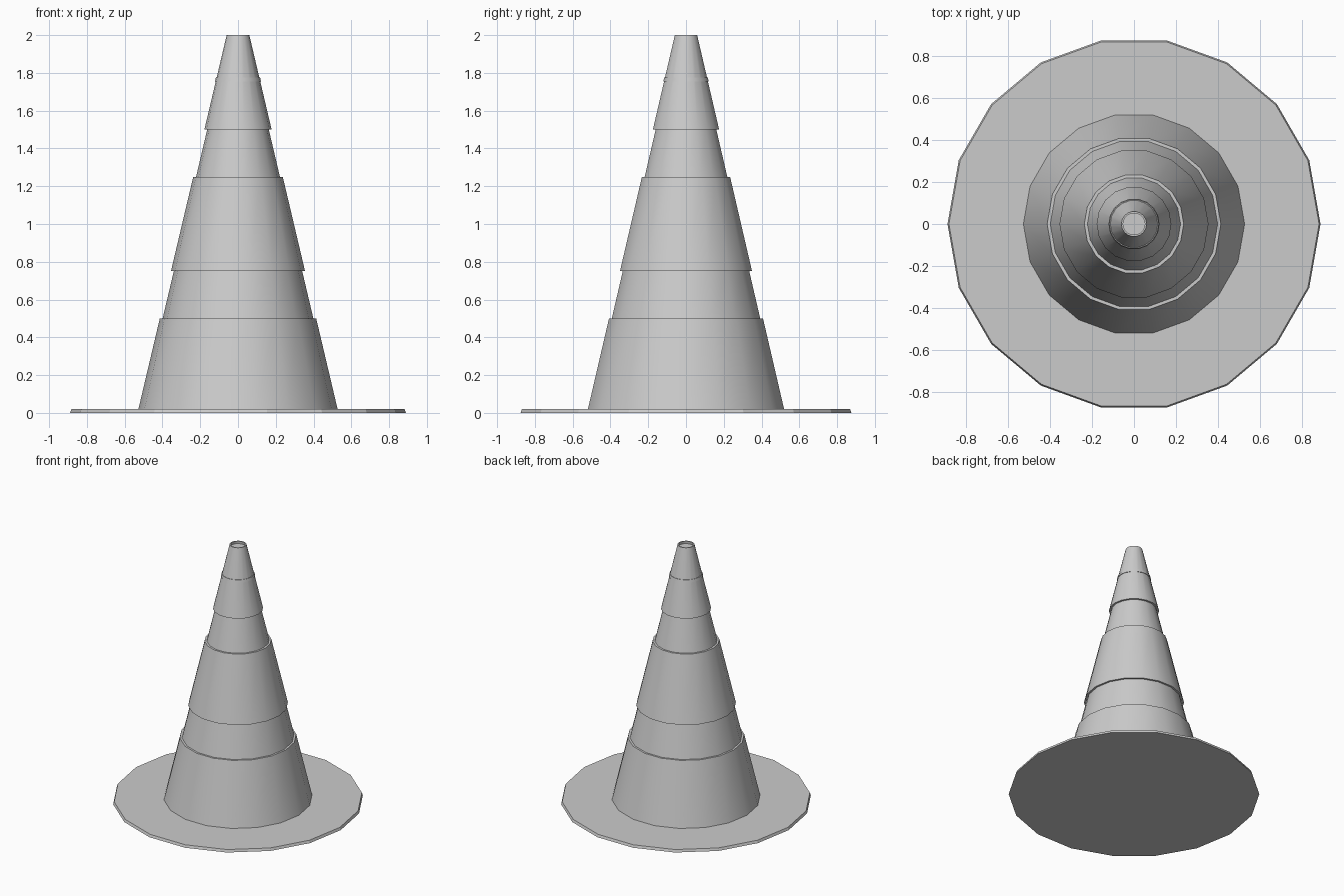
import bpy, bmesh, math

if "Cube" in bpy.data.objects:
    bpy.data.objects.remove(bpy.data.objects["Cube"])

SIDES = 18
TOP, SLOPE, TIP = 2.0, 0.236, 0.06


def radius(z, inset=0.0):
    return TIP + SLOPE * (TOP - z) - inset


def lathe(name, profile, smooth=True):
    """Revolve (radius, z) points around z; both ends are capped."""
    bm = bmesh.new()
    rings = [[bm.verts.new((r * math.cos(2 * math.pi * i / SIDES),
                            r * math.sin(2 * math.pi * i / SIDES), z))
              for i in range(SIDES)] for r, z in profile]
    for a, b in zip(rings, rings[1:]):
        for i in range(SIDES):
            j = (i + 1) % SIDES
            bm.faces.new((a[i], a[j], b[j], b[i]))
    bm.faces.new(rings[0][::-1])
    bm.faces.new(rings[-1])
    mesh = bpy.data.meshes.new(name)
    bm.to_mesh(mesh)
    bm.free()
    obj = bpy.data.objects.new(name, mesh)
    bpy.context.collection.objects.link(obj)
    if smooth:
        bpy.context.view_layer.objects.active = obj
        obj.select_set(True)
        bpy.ops.object.shade_smooth_by_angle(angle=math.radians(30))
        obj.select_set(False)
    return obj


# Flat base plate
lathe("base_plate", [(0.889, 0), (0.882, 0.02)], smooth=False)

# Cone body: raised bands alternate with recessed ones, open rim at the tip
step = 0.015
profile = [(radius(0.02), 0.02)]
for z, before, after in ((0.5, 0, step), (0.75, step, 0),
                         (1.25, 0, step), (1.5, step, 0)):
    profile += [(radius(z, before), z), (radius(z, after), z)]
profile += [(TIP, TOP), (TIP - 0.008, TOP), (TIP - 0.006, TOP - 0.02)]
lathe("cone_body", profile)

# Thin collar near the tip
lathe("tip_collar", [(radius(1.755) + 0.004, 1.755),
                     (radius(1.775) + 0.004, 1.775)])
